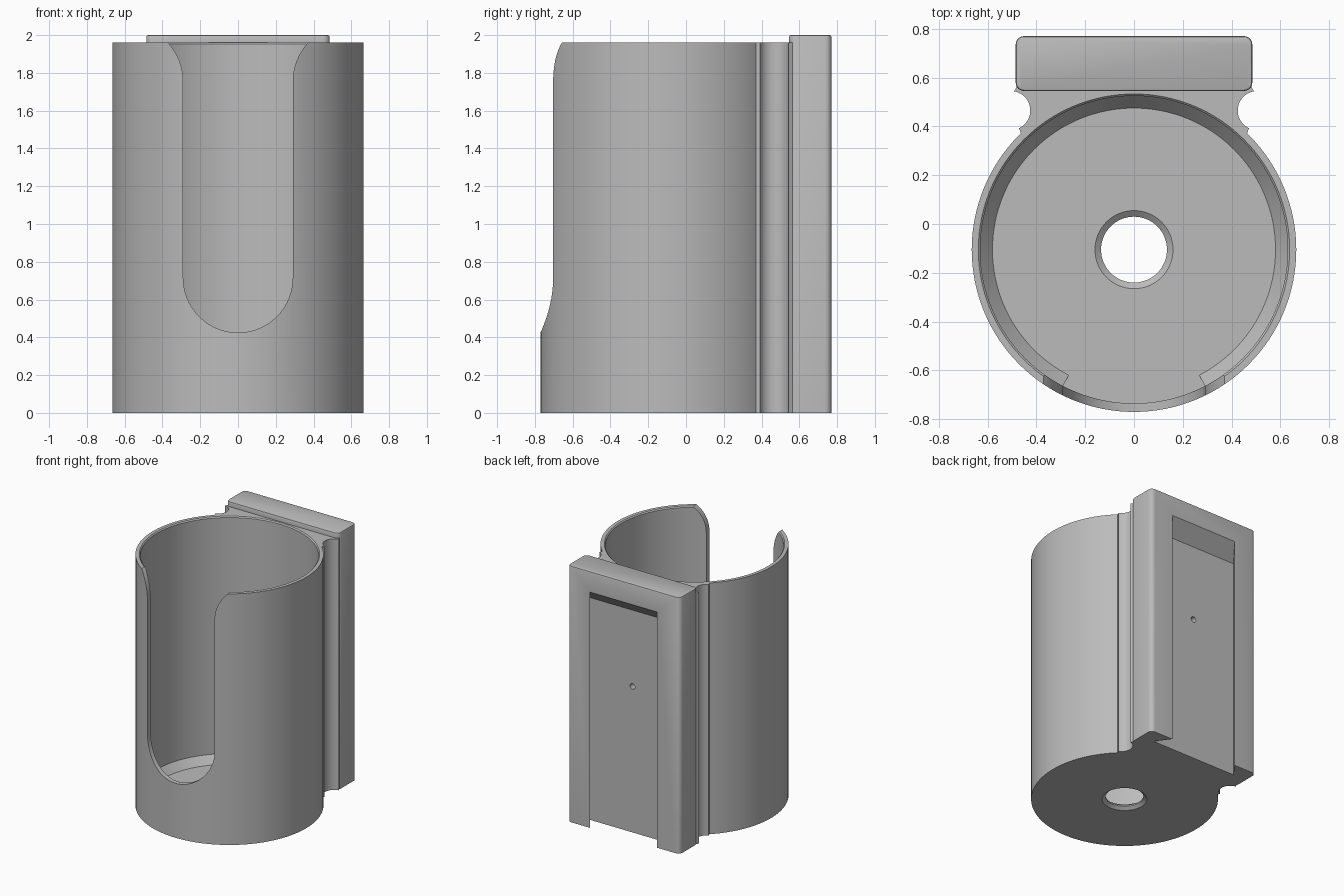
import bpy, bmesh, math
from math import sin, cos, pi, radians
from mathutils import Matrix, Vector

if "Cube" in bpy.data.objects:
    bpy.data.objects.remove(bpy.data.objects["Cube"])

grey = bpy.data.materials.new("plain grey")
grey.use_nodes = True
colour = (0.5, 0.5, 0.5, 1)
grey.diffuse_color = colour
grey.node_tree.nodes["Principled BSDF"].inputs["Base Color"].default_value = colour

# Main sizes
CY = -0.105          # cup axis
R, R_IN = 0.665, 0.63
RIM, FLOOR = 1.96, 0.05
BACK = 0.77
SLOT = 0.29


def make(name, bm):
    bmesh.ops.recalc_face_normals(bm, faces=bm.faces)
    mesh = bpy.data.meshes.new(name)
    bm.to_mesh(mesh)
    bm.free()
    mesh.materials.append(grey)
    ob = bpy.data.objects.new(name, mesh)
    bpy.context.collection.objects.link(ob)
    return ob


def prism(name, points, shift):
    """Extrude a closed outline of 3D points along a vector."""
    bm = bmesh.new()
    face = bm.faces.new([bm.verts.new(p) for p in points])
    ext = bmesh.ops.extrude_face_region(bm, geom=[face])["geom"]
    moved = [v for v in ext if isinstance(v, bmesh.types.BMVert)]
    bmesh.ops.translate(bm, vec=Vector(shift), verts=moved)
    return make(name, bm)


def lathe(name, profile, steps=128):
    """Turn an (r, z) profile, starting and ending on the axis, about the cup axis."""
    bm = bmesh.new()
    verts = [bm.verts.new((r, CY, z)) for r, z in profile]
    edges = [bm.edges.new(pair) for pair in zip(verts, verts[1:])]
    bmesh.ops.spin(bm, geom=verts + edges, cent=(0, CY, 0), axis=(0, 0, 1),
                   angle=2 * pi, steps=steps, use_duplicate=False)
    bmesh.ops.remove_doubles(bm, verts=bm.verts, dist=1e-4)
    return make(name, bm)


def combine(target, tool, operation):
    mod = target.modifiers.new(operation.lower(), "BOOLEAN")
    mod.operation, mod.solver, mod.object = operation, "EXACT", tool
    bpy.context.view_layer.objects.active = target
    bpy.ops.object.modifier_apply(modifier=mod.name)
    bpy.data.objects.remove(tool)


def arc(cx, cy, r, start, end, n):
    angles = [radians(start + (end - start) * i / n) for i in range(n + 1)]
    return [(cx + r * cos(a), cy + r * sin(a)) for a in angles]


# Cup body
holder = lathe("cup_holder", [(0, 0), (R, 0), (R, RIM), (0, RIM)])

# Neck with concave sides joining the cup to the mount
side = arc(0.505, 0.465, 0.08, 245, 100, 14)
outline = [(0.4, 0.2)] + side + [(0.46, 0.6)]
outline += [(-x, y) for x, y in reversed(outline)]
neck = prism("neck", [(x, y, 0) for x, y in outline], (0, 0, RIM))
combine(holder, neck, "UNION")

# Mount block with rounded upright edges and a softened top
bm = bmesh.new()
bmesh.ops.create_cube(bm, size=1, matrix=Matrix.Translation((0, BACK - 0.1125, 1))
                      @ Matrix.Diagonal((0.97, 0.225, 2, 1)))
upright = [e for e in bm.edges if abs(e.verts[0].co.z - e.verts[1].co.z) > 1]
bmesh.ops.bevel(bm, geom=upright, offset=0.035, segments=5, profile=0.5, affect="EDGES")
top = [e for e in bm.edges if all(v.co.z > 1.99 for v in e.verts)]
bmesh.ops.bevel(bm, geom=top, offset=0.01, segments=2, profile=0.5, affect="EDGES")
combine(holder, make("mount_block", bm), "UNION")

# Cavity with a chamfered rim and floor edge
cavity = lathe("cavity", [(0, FLOOR), (0.58, FLOOR), (R_IN, FLOOR + 0.06),
                          (R_IN, RIM - 0.008), (R_IN + 0.008, RIM),
                          (R_IN + 0.008, 2.2), (0, 2.2)])
combine(holder, cavity, "DIFFERENCE")

# Floor runs straight to the wall below the front opening
wedge = [(0, CY)] + arc(0, CY, R_IN, 270 - 27.5, 270 + 27.5, 20)
combine(holder, prism("floor_relief", [(x, y, FLOOR) for x, y in wedge], (0, 0, 0.5)),
        "DIFFERENCE")

# Front opening: round bottom, straight sides, flared top
half = arc(0, 0.715, SLOT, 270, 360, 20)
half += arc(SLOT + 0.3, 1.755, 0.3, 180, 136, 10)
half += [(half[-1][0], 2.2)]
opening = half + [(-x, z) for x, z in reversed(half[1:])]
combine(holder, prism("front_opening", [(x, -1, z) for x, z in opening], (0, 0.7, 0)),
        "DIFFERENCE")

# Drain hole, chamfered on both faces
drain = lathe("drain_hole", [(0, -0.1), (0.16, -0.1), (0.16, 0), (0.135, 0.02),
                             (0.135, 0.03), (0.16, FLOOR), (0.16, 0.1), (0, 0.1)], 64)
combine(holder, drain, "DIFFERENCE")

# Undercut mounting recess in the back with a sloped roof
depth, under = 0.11, 0.08
bm = bmesh.new()
rings = []
for y, w, z in ((BACK + 0.02, SLOT, 1.84), (BACK, SLOT, 1.84),
                (BACK - depth, SLOT + under, 1.735)):
    rings.append([bm.verts.new(p) for p in
                  ((-w, y, -0.1), (w, y, -0.1), (w, y, z), (-w, y, z))])
for a, b in zip(rings, rings[1:]):
    for i in range(4):
        j = (i + 1) % 4
        bm.faces.new((a[i], a[j], b[j], b[i]))
bm.faces.new(rings[0])
bm.faces.new(rings[-1])
combine(holder, make("mount_recess", bm), "DIFFERENCE")

# Small blind screw hole in the recess
bm = bmesh.new()
bmesh.ops.create_cone(bm, cap_ends=True, segments=24, radius1=0.022, radius2=0.022,
                      depth=0.12, matrix=Matrix.Translation((0, BACK - depth, 1.14))
                      @ Matrix.Rotation(pi / 2, 4, "X"))
combine(holder, make("screw_hole", bm), "DIFFERENCE")

# Smooth curved walls, crisp edges
bpy.ops.object.select_all(action="DESELECT")
holder.select_set(True)
bpy.context.view_layer.objects.active = holder
bpy.ops.object.shade_smooth_by_angle(angle=radians(25))
